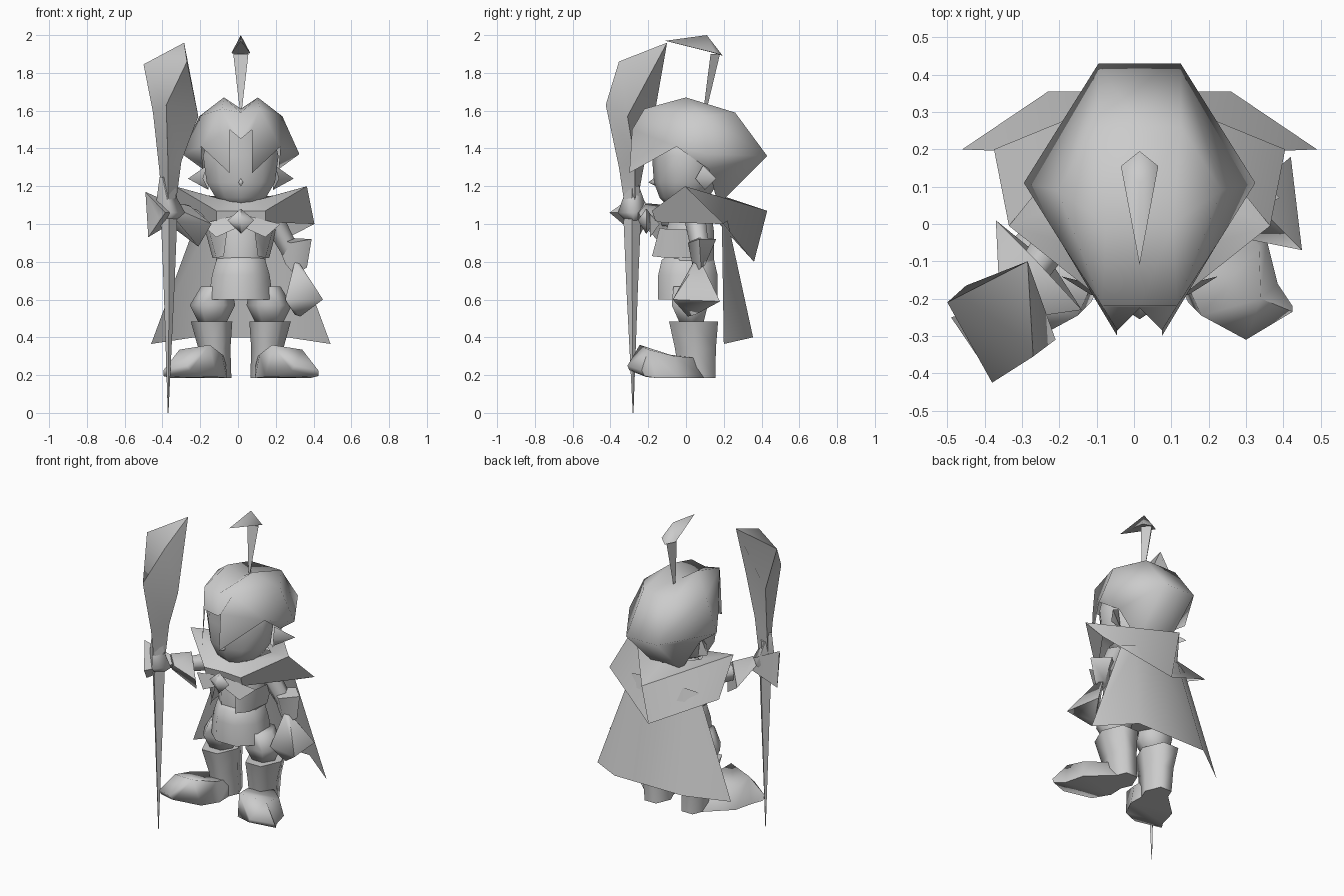
import bpy, bmesh, math
from mathutils import Vector

if "Cube" in bpy.data.objects:
    bpy.data.objects.remove(bpy.data.objects["Cube"])

CX = 0.015  # body centre line

grey = bpy.data.materials.new("plain grey")
grey.use_nodes = True
tone = (0.6, 0.6, 0.6, 1)
grey.diffuse_color = tone
grey.node_tree.nodes["Principled BSDF"].inputs["Base Color"].default_value = tone


def finish(name, bm, mirror=False, angle=75):
    bmesh.ops.recalc_face_normals(bm, faces=bm.faces)
    me = bpy.data.meshes.new(name)
    bm.to_mesh(me)
    bm.free()
    me.materials.append(grey)
    ob = bpy.data.objects.new(name, me)
    bpy.context.collection.objects.link(ob)
    if mirror:
        ob.location.x = CX
        mod = ob.modifiers.new("mirror", 'MIRROR')
        mod.use_clip = True
    bpy.context.view_layer.objects.active = ob
    ob.select_set(True)
    bpy.ops.object.shade_smooth_by_angle(angle=math.radians(angle))
    ob.select_set(False)
    return ob


def loft(name, sections, mirror=False, closed=True, angle=75):
    """Skin a row of equal-length sections, capping closed ones."""
    bm = bmesh.new()
    rows = [[bm.verts.new(p) for p in s] for s in sections]
    n = len(rows[0])
    for a, b in zip(rows, rows[1:]):
        for i in range(n if closed else n - 1):
            j = (i + 1) % n
            bm.faces.new((a[i], a[j], b[j], b[i]))
    if closed:
        bm.faces.new(rows[0])
        bm.faces.new(rows[-1])
    bmesh.ops.remove_doubles(bm, verts=bm.verts, dist=0.0005)
    return finish(name, bm, mirror, angle)


def rings(name, rows, n=8, mirror=False, turn=0.5, angle=75):
    """Upright elliptical rings: x, y, z, x radius, y radius."""
    angs = [math.tau * (i + turn) / n for i in range(n)]
    secs = [[(x + rx * math.cos(a), y + ry * math.sin(a), z) for a in angs]
            for x, y, z, rx, ry in rows]
    return loft(name, secs, mirror, angle=angle)


def tube(name, rows, n=5):
    """Rings square to a path: centre point, radius."""
    pts = [Vector(r[0]) for r in rows]
    d = (pts[-1] - pts[0]).normalized()
    u = d.cross(Vector((0.1, 1, 0.3))).normalized()
    v = d.cross(u)
    angs = [math.tau * i / n for i in range(n)]
    return loft(name, [[p + r[1] * (u * math.cos(a) + v * math.sin(a)) for a in angs]
                       for p, r in zip(pts, rows)])


def patch(name, pts, faces, angle=75):
    """Mirrored part of lettered points joined by faces spelled as strings."""
    bm = bmesh.new()
    vs = {k: bm.verts.new(p) for k, p in pts.items()}
    for f in faces.split():
        bm.faces.new([vs[c] for c in f])
    return finish(name, bm, True, angle)


# Hair: faceted cap with two front locks
patch("hair", {
    "a": (0, -.225, 1.45), "b": (.06, -.285, 1.5), "c": (.06, -.3, 1.27),
    "d": (.21, -.05, 1.41), "e": (.1, -.22, 1.61), "f": (.09, 0, 1.67),
    "g": (0, -.22, 1.59), "t": (0, .03, 1.61), "h": (.22, .09, 1.57),
    "i": (.31, .11, 1.37), "j": (.11, .26, 1.59), "k": (.11, .43, 1.36),
    "l": (.1, .17, 1.1), "m": (.2, .12, 1.29), "n": (0, .26, 1.59),
    "o": (0, .43, 1.36), "q": (0, .17, 1.1)},
    "abeg geft tfjn njko oklq bcd bde edh dih ehf fhj hikj imlk dmi", angle=88)

# Head, nose and ears
rings("head", [(CX, -.03, 1.09, .05, .06), (CX, -.01, 1.14, .14, .13),
               (CX, 0, 1.22, .19, .17), (CX, 0, 1.36, .21, .18),
               (CX, 0, 1.5, .17, .19)], 10)
patch("nose", {"t": (0, -.16, 1.25), "p": (0, -.2, 1.22), "s": (.015, -.16, 1.22),
               "b": (0, -.16, 1.2)}, "tps psb")
patch("ear", {"t": (.18, .09, 1.31), "b": (.17, .1, 1.18), "p": (.28, .16, 1.24),
              "f": (.2, .05, 1.24)}, "tpf fpb tbp")

# Plume: thin stem with a hooked tip
loft("plume_stem", [[(CX - w, y - d, z), (CX + w, y - d, z), (CX, y + d, z)]
                    for w, y, d, z in ((.005, .1, .008, 1.6), (.04, .155, .025, 1.9))])
patch("plume_tip", {"a": (0, -.11, 1.97), "b": (0, .11, 2), "c": (.05, .155, 1.905),
                    "d": (0, .195, 1.89), "e": (0, .13, 1.91)}, "abc bdc aec edc")

# Collar: flared band round the shoulders, pointed at the back
loft("collar", [
    [(0, -.1, 1.12), (.1, -.08, 1.13), (.17, .07, 1.15), (0, .22, 1.14)],
    [(0, -.17, 1.07), (.13, -.18, 1.07), (.35, -.005, 1.2), (0, .43, 1.07)],
    [(0, -.16, 1.01), (.13, -.16, 1.01), (.39, .2, 1.0), (0, .36, .8)],
], mirror=True, closed=False, angle=45)

# Cape hanging from under the collar
loft("cape", [
    [(0, .22, 1.02), (.16, .22, 1.02), (.24, .19, 1.0)],
    [(0, .355, .4), (.245, .355, .4), (.475, .2, .365)],
], mirror=True, closed=False, angle=45)

# Brooch and the tied cloth beside it
rings("brooch", [(CX, -.21, .95, .002, .002), (CX, -.21, 1.02, .07, .045),
                 (CX, -.21, 1.08, .002, .002)], 4, turn=0)
patch("neck_cloth", {"a": (.01, -.19, 1.05), "b": (.21, -.14, 1.0),
                     "c": (.13, -.19, .93), "d": (.02, -.19, .98)}, "abcd")

# Torso, skirt and open jacket
rings("torso", [(CX, .02, .8, .14, .14), (CX, .02, .95, .16, .14),
                (CX, .03, 1.08, .13, .11), (CX, .03, 1.14, .08, .08)])
rings("skirt", [(CX, .01, .6, .185, .17), (CX, .01, .73, .165, .17),
                (CX, .01, .81, .14, .15), (CX, .01, .83, .12, .12)])
patch("jacket_flap", {"a": (.07, -.14, .98), "b": (.17, -.09, .97), "c": (.19, .06, .97),
                      "d": (.15, .06, .82), "e": (.13, -.1, .82), "f": (.09, -.18, .83)},
      "abef bcde")

# Legs: puffed trousers, boot shafts and turned-out feet
rings("trousers", [(.13, .02, .67, .08, .1), (.15, .02, .57, .12, .11),
                   (.15, .03, .47, .07, .07)], 6, True, 0)
rings("boot_shaft", [(.155, .04, .485, .11, .15), (.14, .05, .34, .085, .125),
                     (.13, .06, .185, .08, .11)], 6, True, 0)
loft("foot", [
    [(.08, .05, .185), (.19, .1, .185), (.18, .07, .29), (.08, .04, .29)],
    [(.075, -.1, .185), (.34, -.04, .185), (.32, -.06, .3), (.1, -.1, .31)],
    [(.13, -.21, .19), (.37, -.16, .185), (.325, -.2, .335), (.165, -.245, .36)],
    [(.27, -.3, .225), (.41, -.22, .195), (.41, -.235, .225), (.285, -.31, .25)],
], mirror=True)

# Left arm hanging down with a flared glove
tube("left_arm", [((.18, .05, 1.03), .06), ((.28, .08, .85), .05)])
loft("left_cuff", [
    [(.195, .06, .93), (.28, .01, .9), (.39, .07, .92), (.3, .16, .92)],
    [(.25, .06, .79), (.3, .045, .73), (.365, .08, .77), (.305, .1, .78)]])
loft("left_hand", [
    [(.3, .04, .8), (.32, .06, .8), (.3, .08, .8)],
    [(.25, -.03, .6), (.45, -.07, .6), (.42, .18, .59)],
    [(.3, .02, .52), (.33, .01, .51), (.34, .05, .52)]])

# Right arm reaching forward, gripping the weapon
tube("right_arm", [((-.15, .05, 1.02), .06), ((-.28, -.14, 1.03), .045)])
loft("right_cuff", [
    [(-.37, .01, 1.0), (-.26, -.1, 1.1), (-.14, -.23, 1.0), (-.21, -.12, .88)],
    [(-.36, -.2, 1.06), (-.33, -.21, 1.11), (-.28, -.25, 1.06), (-.32, -.21, 1.01)]])
loft("right_hand", [
    [(-.31, -.2, 1.09), (-.31, -.2, 1.03), (-.29, -.22, 1.06)],
    [(-.49, -.25, 1.17), (-.475, -.25, .93), (-.385, -.405, 1.06)],
    [(-.42, -.34, 1.08), (-.42, -.34, 1.03), (-.4, -.36, 1.05)]])

# Weapon: broad three-sided blade on a shaft that tapers to a point
loft("blade", [
    [(-.285, -.1, 1.96), (-.5, -.21, 1.845), (-.27, -.355, 1.86)],
    [(-.21, -.31, 1.57), (-.45, -.165, 1.59), (-.38, -.425, 1.63)],
    [(-.3, -.27, 1.33), (-.415, -.23, 1.27), (-.37, -.355, 1.3)],
    [(-.33, -.27, 1.1), (-.405, -.26, 1.1), (-.37, -.325, 1.1)]])
rings("shaft", [(-.37, -.28, 0, .002, .002), (-.365, -.285, .65, .028, .03),
                (-.365, -.285, 1.0, .042, .045), (-.365, -.285, 1.2, .035, .04)], 4, turn=0)
# Guard spike above the grip
rings("guard", [(-.37, -.28, 1.0, .02, .02), (-.36, -.28, 1.06, .08, .08),
                (-.4, -.28, 1.25, .015, .015)], 4, turn=0)
